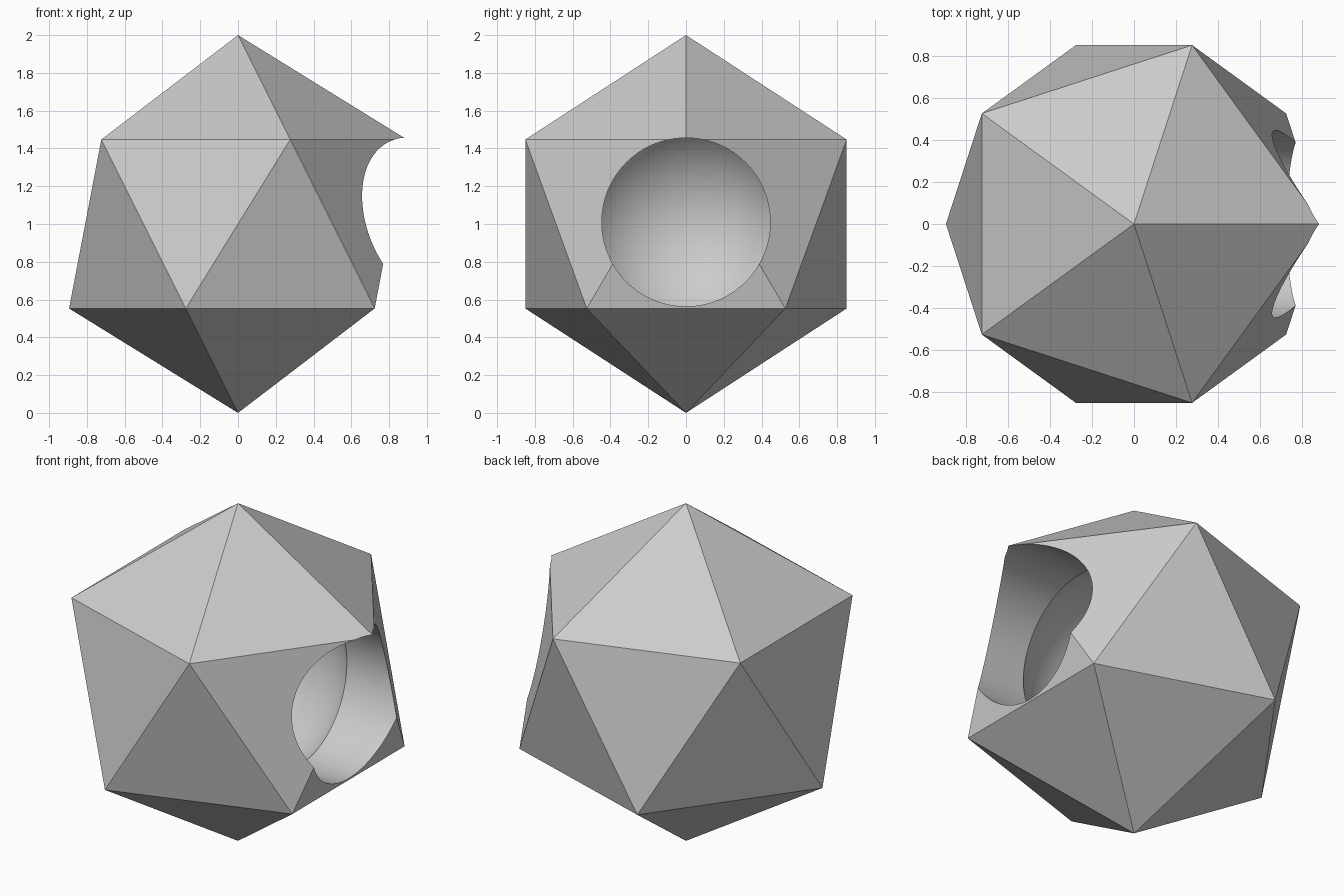
import bpy
import math

cube = bpy.data.objects.get("Cube")
if cube:
    bpy.data.objects.remove(cube, do_unlink=True)

CENTRE = (0, 0, 1)
SIDEWAYS = (0, math.pi / 2, 0)

grey = bpy.data.materials.new("plain grey")
grey.use_nodes = True
colour = (0.6, 0.6, 0.6, 1)
grey.diffuse_color = colour
grey.node_tree.nodes["Principled BSDF"].inputs["Base Color"].default_value = colour


def finish(name):
    """Name the active object and give it the shared material."""
    obj = bpy.context.object
    obj.name = name
    obj.data.materials.append(grey)
    return obj


def carve(body, cutter):
    """Subtract a cutter from the body, then discard it."""
    cutter.hide_render = True
    mod = body.modifiers.new(cutter.name, 'BOOLEAN')
    mod.operation = 'DIFFERENCE'
    mod.solver = 'EXACT'
    mod.object = cutter
    bpy.context.view_layer.objects.active = body
    bpy.ops.object.modifier_apply(modifier=mod.name)
    bpy.data.objects.remove(cutter, do_unlink=True)


# Twenty-sided outer body
bpy.ops.mesh.primitive_ico_sphere_add(subdivisions=1, radius=1, location=CENTRE)
body = finish("hollow_icosahedron")

# Round chamber inside the body
bpy.ops.mesh.primitive_uv_sphere_add(segments=96, ring_count=48, radius=0.6,
                                     location=CENTRE, rotation=SIDEWAYS)
carve(body, finish("chamber_cutter"))

# Round opening from the left side into the chamber
bpy.ops.mesh.primitive_cylinder_add(vertices=96, radius=0.446, depth=1.2,
                                    location=(0.6, 0, 1.01), rotation=SIDEWAYS)
carve(body, finish("opening_cutter"))

# Smooth chamber and opening, crisp outer facets
bpy.ops.object.select_all(action='DESELECT')
body.select_set(True)
bpy.context.view_layer.objects.active = body
bpy.ops.object.shade_smooth_by_angle(angle=math.radians(30))
